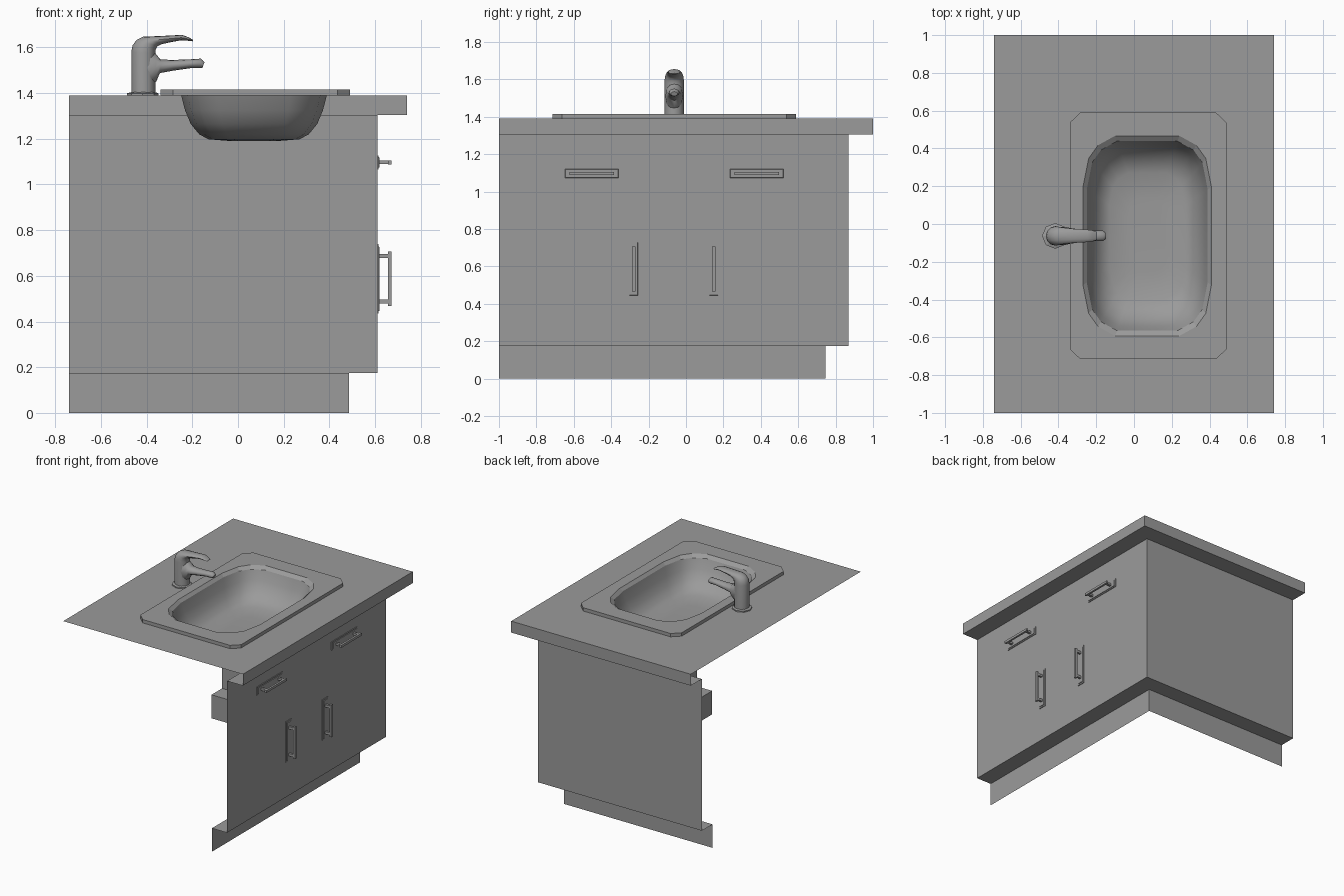
import bpy, bmesh, math
from mathutils import Vector

if "Cube" in bpy.data.objects:
    bpy.data.objects.remove(bpy.data.objects["Cube"])

grey = bpy.data.materials.new("dark_grey")
grey.diffuse_color = (0.327, 0.327, 0.327, 1)
grey.use_nodes = True
grey.node_tree.nodes["Principled BSDF"].inputs["Base Color"].default_value = grey.diffuse_color


def finish(bm, name, smooth=None, recalc=False):
    if recalc:
        bmesh.ops.recalc_face_normals(bm, faces=bm.faces[:])
    me = bpy.data.meshes.new(name)
    bm.to_mesh(me)
    bm.free()
    me.materials.append(grey)
    if smooth:
        for p in me.polygons:
            p.use_smooth = True
        me.set_sharp_from_angle(angle=math.radians(smooth))
    ob = bpy.data.objects.new(name, me)
    bpy.context.collection.objects.link(ob)
    return ob


def loft(bm, rings, closed=True):
    """Skin consecutive rings of points; returns the vertex rings."""
    vr = [[bm.verts.new(p) for p in r] for r in rings]
    n = len(vr[0])
    for a, b in zip(vr, vr[1:]):
        for i in range(n if closed else n - 1):
            j = (i + 1) % n
            bm.faces.new((a[i], a[j], b[j], b[i]))
    return vr


def fill_between(bm, outer, inner):
    """Flat upward-facing face with a hole."""
    edges = []
    for loop in (outer, inner):
        for i, v in enumerate(loop):
            w = loop[(i + 1) % len(loop)]
            edges.append(bm.edges.get((v, w)) or bm.edges.new((v, w)))
    res = bmesh.ops.triangle_fill(bm, use_beauty=True, use_dissolve=False, edges=edges)
    for f in res["geom"]:
        if isinstance(f, bmesh.types.BMFace):
            f.normal_update()
            if f.normal.z < 0:
                f.normal_flip()


def outline(cx, cy, corner, z, s=(1, 1)):
    """Mirror one corner's points into all four quadrants, counter-clockwise."""
    rev = corner[::-1]
    pts = corner + [(-x, y) for x, y in rev] + [(-x, -y) for x, y in corner] + [(x, -y) for x, y in rev]
    return [(cx + x * s[0], cy + y * s[1], z) for x, y in pts]


SX, SY = 0.07, -0.063
rim_corner = [(0.415, 0.595 + 0.005), (0.36, 0.652)]
bowl_corner = [(0.34, 0.26), (0.31, 0.41), (0.26, 0.48), (0.17, 0.53)]
rim_low = outline(0.075, SY, rim_corner, 1.39)
rim_top = outline(0.075, SY, rim_corner, 1.415)


def bowl_ring(h, z):
    return outline(SX, SY, bowl_corner, z, (h / 0.34, 1 - (1 - h / 0.34) * 0.9))


# Corner cabinet: stepped profile along the two outer sides, open on the others
profile = [(0.255, 0), (0.255, 0.175), (0.13, 0.175), (0.13, 1.305), (0, 1.305), (0, 1.39)]
bm = bmesh.new()
rows = loft(bm, [[(0.74 - d, -1, z), (0.74 - d, 1 - d, z), (-0.74, 1 - d, z)]
                 for d, z in profile], closed=False)
top = rows[-1] + [bm.verts.new((-0.74, -1, 1.39))]
fill_between(bm, top, [bm.verts.new(p) for p in rim_low])
finish(bm, "corner_cabinet")

# Raised sink rim with a sloped inner lip
bm = bmesh.new()
rows = loft(bm, [rim_low, rim_top])
lip = loft(bm, [bowl_ring(0.34, 1.415), bowl_ring(0.32, 1.395)])
fill_between(bm, rows[1], lip[0])
finish(bm, "sink_rim")

# Sink bowl
bm = bmesh.new()
steps = [(0.32, 1.395), (0.302, 1.325), (0.277, 1.265), (0.24, 1.22), (0.2, 1.198), (0.1, 1.19)]
rows = loft(bm, [bowl_ring(h, z) for h, z in steps])
bm.faces.new(rows[-1])
finish(bm, "sink_bowl", smooth=60)


# Faucet parts: each section is (x0, z0, x1, z1, half width in y)
def tube(name, sections, n=12, smooth=50):
    bm = bmesh.new()
    rings = []
    for x0, z0, x1, z1, w in sections:
        a, b = Vector((x0, -0.063, z0)), Vector((x1, -0.063, z1))
        rings.append([(a + b) / 2 + (a - b) / 2 * math.cos(t) + Vector((0, w * math.sin(t), 0))
                      for t in (2 * math.pi * i / n for i in range(n))])
    rows = loft(bm, rings)
    bm.faces.new(rows[0][::-1])
    bm.faces.new(rows[-1])
    return finish(bm, name, smooth=smooth, recalc=True)


tube("faucet_base", [(-0.487, 1.39, -0.348, 1.39, 0.068), (-0.487, 1.399, -0.348, 1.399, 0.068),
                     (-0.467, 1.404, -0.362, 1.404, 0.053)], n=8, smooth=None)
tube("faucet_body_and_lever", [
    (-0.467, 1.395, -0.362, 1.395, 0.052), (-0.467, 1.58, -0.362, 1.575, 0.052),
    (-0.462, 1.608, -0.36, 1.592, 0.051), (-0.445, 1.632, -0.352, 1.606, 0.048),
    (-0.415, 1.647, -0.335, 1.614, 0.044), (-0.34, 1.650, -0.29, 1.624, 0.037),
    (-0.245, 1.655, -0.25, 1.631, 0.033), (-0.22, 1.646, -0.225, 1.630, 0.03),
    (-0.195, 1.633, -0.2, 1.627, 0.022)])
tube("faucet_spout", [
    (-0.40, 1.60, -0.40, 1.42, 0.048), (-0.362, 1.575, -0.358, 1.45, 0.047),
    (-0.34, 1.548, -0.342, 1.488, 0.042), (-0.29, 1.545, -0.28, 1.499, 0.034),
    (-0.21, 1.548, -0.21, 1.509, 0.028), (-0.163, 1.551, -0.168, 1.509, 0.028),
    (-0.147, 1.535, -0.156, 1.511, 0.018)])


# Handles: stepped back plate, two posts and a bar, modelled upright on the x face
def box_ring(x, hy, hz, cz=0):
    return [(x, -hy, cz - hz), (x, hy, cz - hz), (x, hy, cz + hz), (x, -hy, cz + hz)]


def handle(name, y, z, horizontal):
    bm = bmesh.new()
    parts = [
        [box_ring(0, 0.031, 0.152), box_ring(0.005, 0.031, 0.152),
         box_ring(0.005, 0.023, 0.142), box_ring(0.009, 0.022, 0.14)],
        [box_ring(0.046, 0.009, 0.12), box_ring(0.061, 0.009, 0.12)],
    ]
    parts += [[box_ring(0.006, 0.008, 0.009, c), box_ring(0.048, 0.008, 0.009, c)] for c in (-0.1, 0.1)]
    for p in parts:
        rows = loft(bm, p)
        bm.faces.new(rows[0][::-1])
        bm.faces.new(rows[-1])
    ob = finish(bm, name, recalc=True)
    ob.location = (0.61, y, z)
    if horizontal:
        ob.rotation_euler.x = math.pi / 2


for side, y_drawer, y_door in (("left", -0.504, -0.28), ("right", 0.378, 0.148)):
    handle(f"{side}_drawer_handle", y_drawer, 1.097, True)
    handle(f"{side}_door_handle", y_door, 0.587, False)
